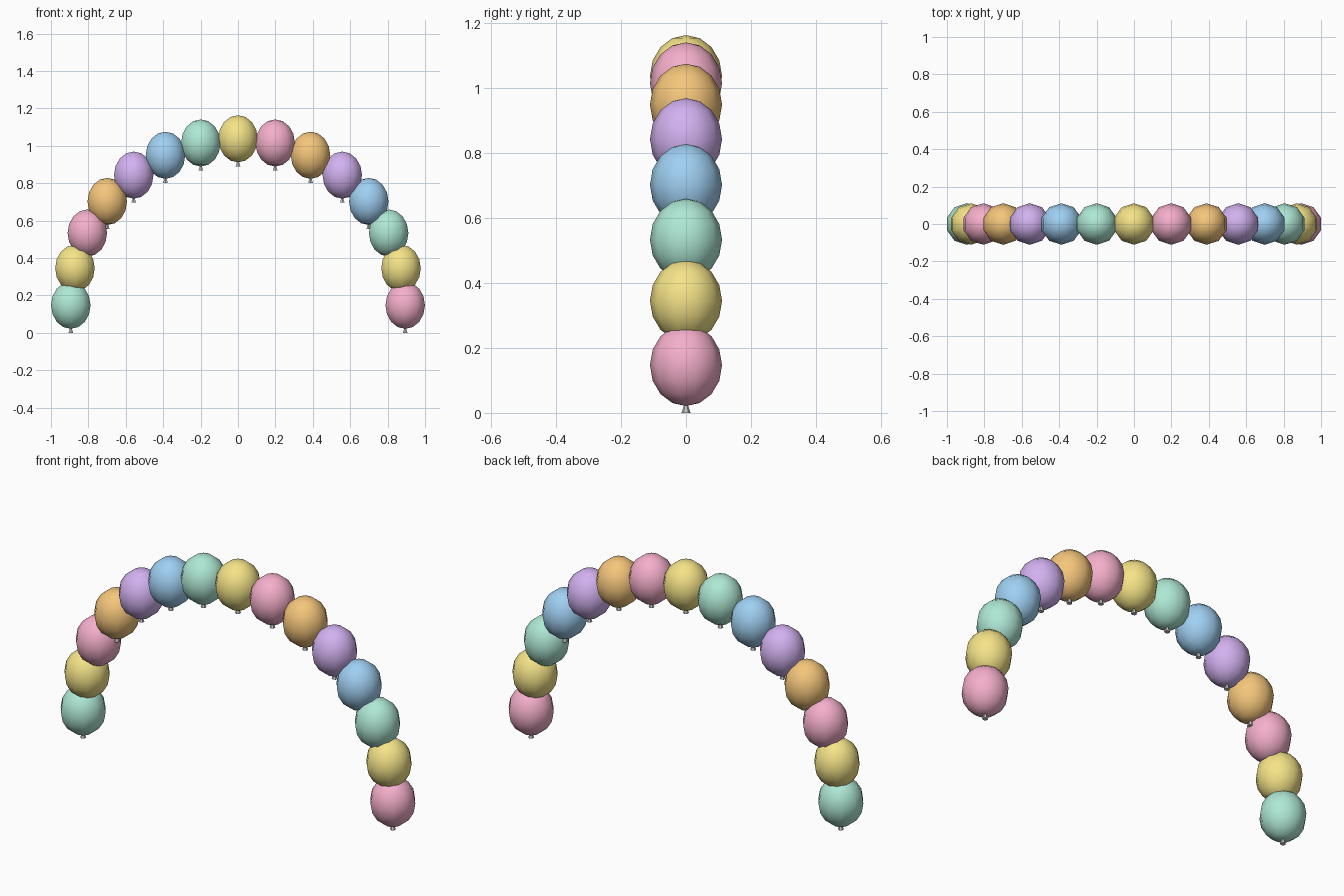
import bpy, math

if "Cube" in bpy.data.objects:
    bpy.data.objects.remove(bpy.data.objects["Cube"])

COUNT = 15          # balloons along the half circle
ARC_R = 0.894       # arch radius
BASE_Z = 0.147      # centre height of the lowest balloons
RAD, HALF_H = 0.111, 0.126

PASTELS = [
    ("mint", (0.68, 0.91, 0.83)),
    ("yellow", (0.96, 0.89, 0.53)),
    ("pink", (0.96, 0.68, 0.79)),
    ("orange", (0.96, 0.77, 0.48)),
    ("lilac", (0.82, 0.69, 0.94)),
    ("blue", (0.62, 0.81, 0.95)),
]


def make_material(name, rgb):
    mat = bpy.data.materials.new(name)
    mat.diffuse_color = (*[c ** 2.2 for c in rgb], 1)
    mat.use_nodes = True
    mat.node_tree.nodes["Principled BSDF"].inputs["Base Color"].default_value = mat.diffuse_color
    return mat


materials = [make_material(n, c) for n, c in PASTELS]


# Balloon body: a stretched low-poly sphere with soft shading
def add_balloon(i, x, z):
    bpy.ops.mesh.primitive_uv_sphere_add(segments=10, ring_count=8, radius=1,
                                         location=(x, 0, z))
    ob = bpy.context.object
    ob.name = f"balloon_{i + 1:02d}"
    ob.scale = (RAD, RAD, HALF_H)
    ob.data.materials.append(materials[i % len(materials)])
    bpy.ops.object.shade_smooth()


# Tied knot: a small cone poking out below the balloon
def add_knot(i, x, z):
    height = 0.034
    bpy.ops.mesh.primitive_cone_add(vertices=6, radius1=0.014, radius2=0.003,
                                    depth=height,
                                    location=(x, 0, z - BASE_Z + height / 2))
    bpy.context.object.name = f"knot_{i + 1:02d}"


# Arch from left to right
for i in range(COUNT):
    a = math.pi * (1 - i / (COUNT - 1))
    x, z = ARC_R * math.cos(a), BASE_Z + 0.89 * math.sin(a)
    add_balloon(i, x, z)
    add_knot(i, x, z)
